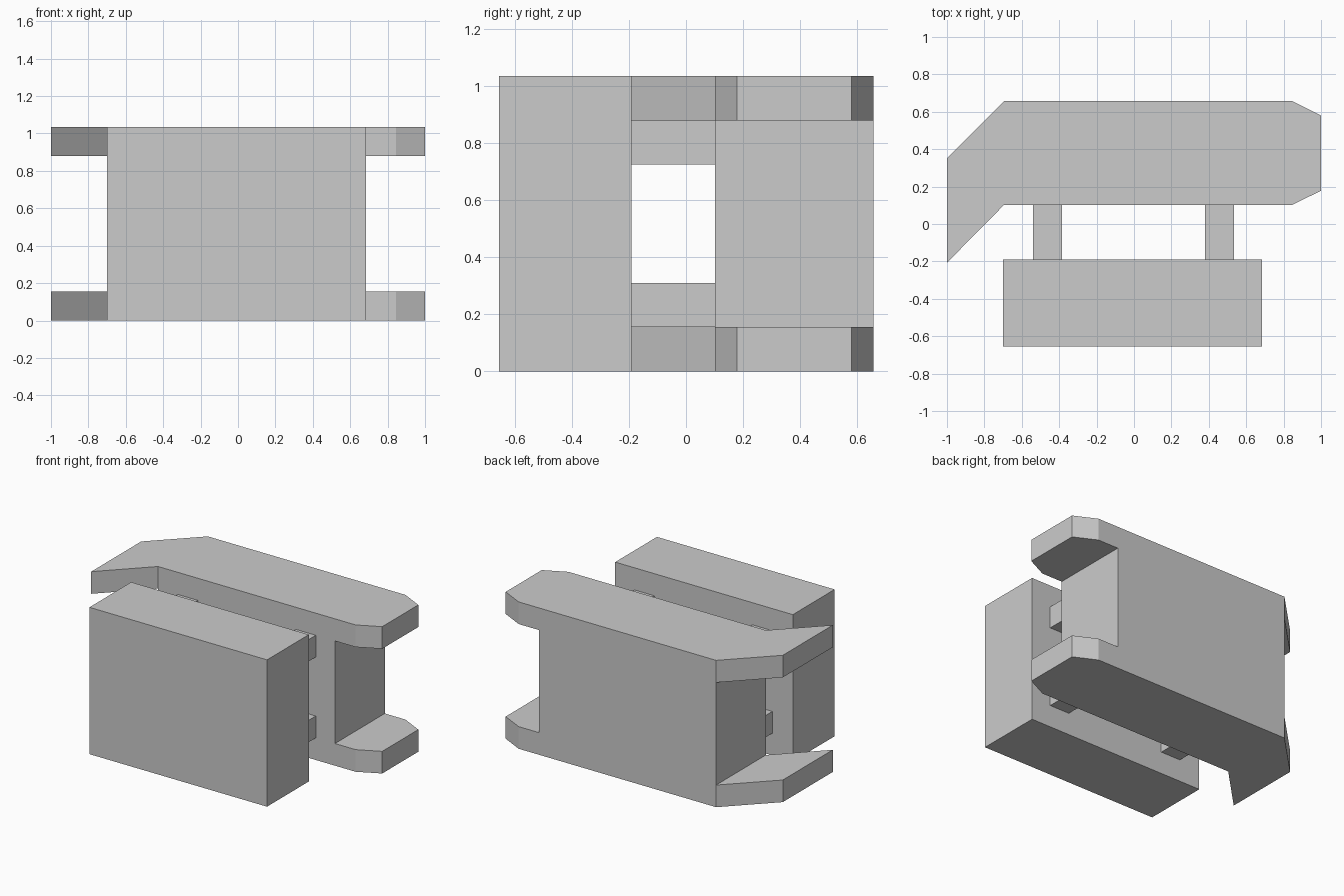
import bpy, bmesh
from collections import Counter

if "Cube" in bpy.data.objects:
    bpy.data.objects.remove(bpy.data.objects["Cube"])


def make_object(name, bm):
    bmesh.ops.recalc_face_normals(bm, faces=bm.faces)
    mesh = bpy.data.meshes.new(name)
    bm.to_mesh(mesh)
    bm.free()
    obj = bpy.data.objects.new(name, mesh)
    bpy.context.collection.objects.link(obj)
    return obj


def prism_faces(plan, z0, z1):
    low = [(x, y, z0) for x, y in plan]
    high = [(x, y, z1) for x, y in plan]
    n = len(plan)
    sides = [[low[i], low[(i + 1) % n], high[(i + 1) % n], high[i]] for i in range(n)]
    return [low[::-1], high] + sides


def solid(name, cells):
    """Join touching prisms into one clean shell, dropping shared inner faces."""
    faces = [f for plan, z0, z1 in cells for f in prism_faces(plan, z0, z1)]
    uses = Counter(frozenset(f) for f in faces)
    bm = bmesh.new()
    verts = {}
    for f in faces:
        if uses[frozenset(f)] == 1:
            bm.faces.new([verts[p] if p in verts else verts.setdefault(p, bm.verts.new(p))
                          for p in f])
    bmesh.ops.recalc_face_normals(bm, faces=bm.faces)
    bmesh.ops.dissolve_limit(bm, angle_limit=0.01, verts=bm.verts, edges=bm.edges)
    return make_object(name, bm)


def box(name, x0, x1, y0, y1, z0, z1):
    return solid(name, [([(x0, y0), (x1, y0), (x1, y1), (x0, y1)], z0, z1)])


HEIGHT, PLATE = 1.035, 0.156
LEFT, RIGHT = -0.695, 0.685
FRONT, BACK = 0.102, 0.657

# Front block
box("front_block", -0.70, 0.685, -0.655, -0.19, 0, HEIGHT)

# Rear body: solid core with swept left wings and chamfered right tips, top and bottom
core = [(LEFT, FRONT), (RIGHT, FRONT), (RIGHT, BACK), (LEFT, BACK)]
wing = [(-1, -0.207), (LEFT, FRONT), (LEFT, BACK), (-1, 0.35)]
tip = [(RIGHT, FRONT), (0.845, FRONT), (1, 0.178), (1, 0.58), (0.845, BACK), (RIGHT, BACK)]
levels = [0, PLATE, HEIGHT - PLATE, HEIGHT]
cells = [(core, levels[i], levels[i + 1]) for i in range(3)]
cells += [(plan, levels[i], levels[i + 1]) for plan in (wing, tip) for i in (0, 2)]
solid("rear_body", cells)

# Four square pegs joining the two halves
for side, x in (("left", -0.54), ("right", 0.38)):
    for row, z in (("lower", 0.156), ("upper", 0.725)):
        box(f"{row}_{side}_peg", x, x + 0.155, -0.19, FRONT, z, z + 0.154)
